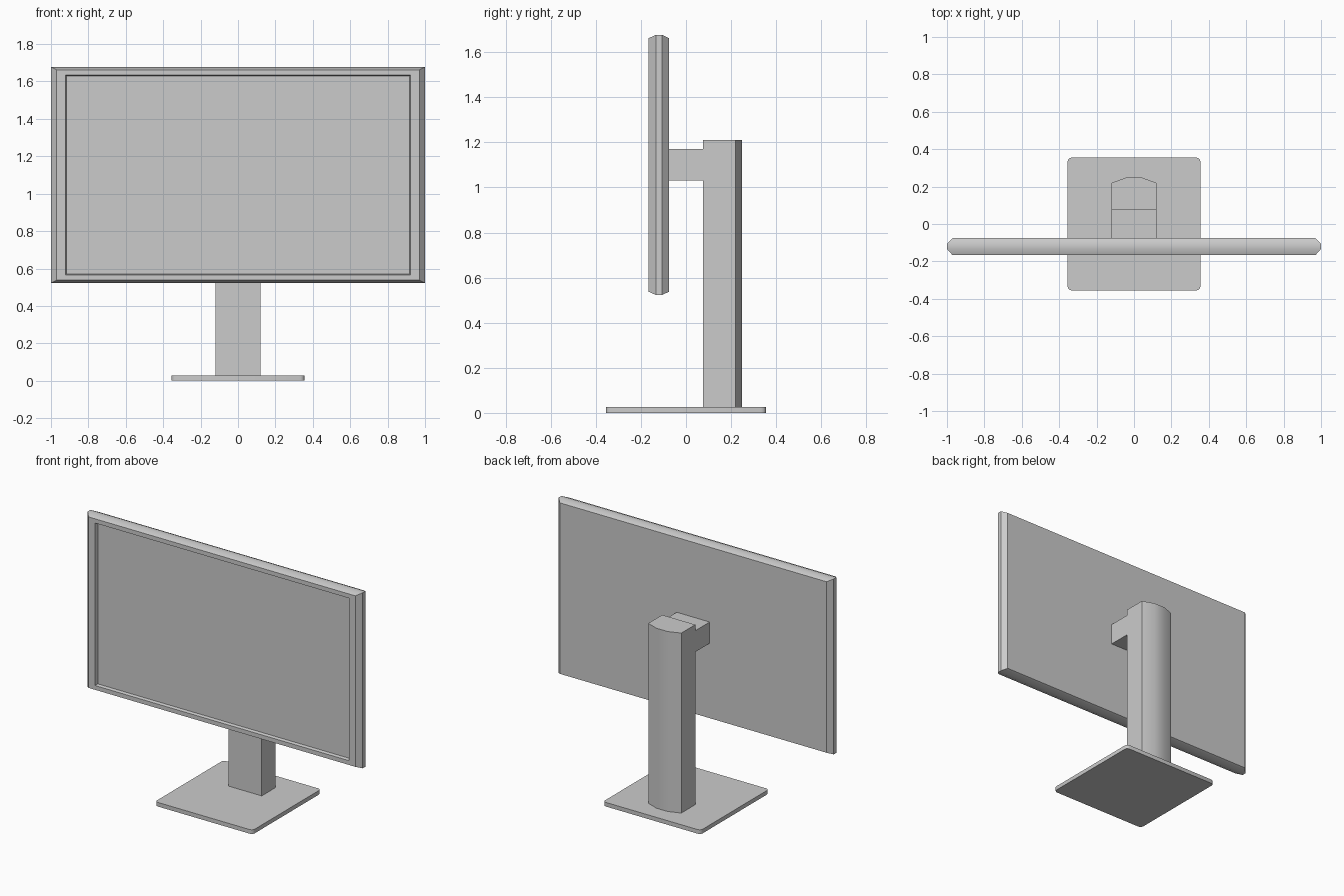
import bpy, bmesh, math
from mathutils import Vector

if "Cube" in bpy.data.objects:
    bpy.data.objects.remove(bpy.data.objects["Cube"])


def loft(name, rings, edit=None):
    """Skin a list of equal-length closed rings and cap both ends."""
    bm = bmesh.new()
    loops = [[bm.verts.new(p) for p in ring] for ring in rings]
    n = len(loops[0])
    strips = []
    for a, b in zip(loops, loops[1:]):
        strips.append([bm.faces.new((a[i], a[(i + 1) % n], b[(i + 1) % n], b[i]))
                       for i in range(n)])
    bm.faces.new(loops[0][::-1])
    bm.faces.new(loops[-1])
    if edit:
        edit(bm, strips)
    bmesh.ops.recalc_face_normals(bm, faces=bm.faces)
    mesh = bpy.data.meshes.new(name)
    bm.to_mesh(mesh)
    bm.free()
    obj = bpy.data.objects.new(name, mesh)
    bpy.context.collection.objects.link(obj)
    bpy.ops.object.select_all(action='DESELECT')
    obj.select_set(True)
    bpy.context.view_layer.objects.active = obj
    bpy.ops.object.shade_smooth_by_angle(angle=math.radians(32))
    return obj


# Screen panel: chamfered shell with a recessed display
def panel_ring(y, hx, hz):
    return [(sx * hx, y, 1.10 + sz * hz)
            for sx, sz in ((-1, -1), (1, -1), (1, 1), (-1, 1))]


loft("screen_panel", [panel_ring(*r) for r in (
    (-0.075, 0.97, 0.562),
    (-0.106, 1.0, 0.577),
    (-0.133, 1.0, 0.577),
    (-0.167, 0.97, 0.562),
    (-0.167, 0.923, 0.534),
    (-0.147, 0.917, 0.529))])

# Stand column with a faceted round back, and the arm pulled out of its front
profile = [(-0.12, 0.075), (0.12, 0.075), (0.12, 0.22),
           (0.04, 0.249), (-0.04, 0.249), (-0.12, 0.22)]


def pull_arm(bm, strips):
    front = strips[1][0]
    arm = bmesh.ops.extrude_discrete_faces(bm, faces=[front])["faces"][0]
    bmesh.ops.translate(bm, verts=arm.verts, vec=Vector((0, -0.15, 0)))


loft("stand_column",
     [[(x, y, z) for x, y in profile] for z in (0.027, 1.03, 1.17, 1.21)],
     pull_arm)

# Base plate with small rounded corners
half, rad, steps = 0.355, 0.022, 3
outline = []
for q, (sx, sy) in enumerate(((1, 1), (-1, 1), (-1, -1), (1, -1))):
    for s in range(steps + 1):
        a = math.radians(90 * (q + s / steps))
        outline.append((sx * (half - rad) + rad * math.cos(a),
                        sy * (half - rad) + rad * math.sin(a)))
loft("base_plate", [[(x, y, z) for x, y in outline] for z in (0.0, 0.027)])
